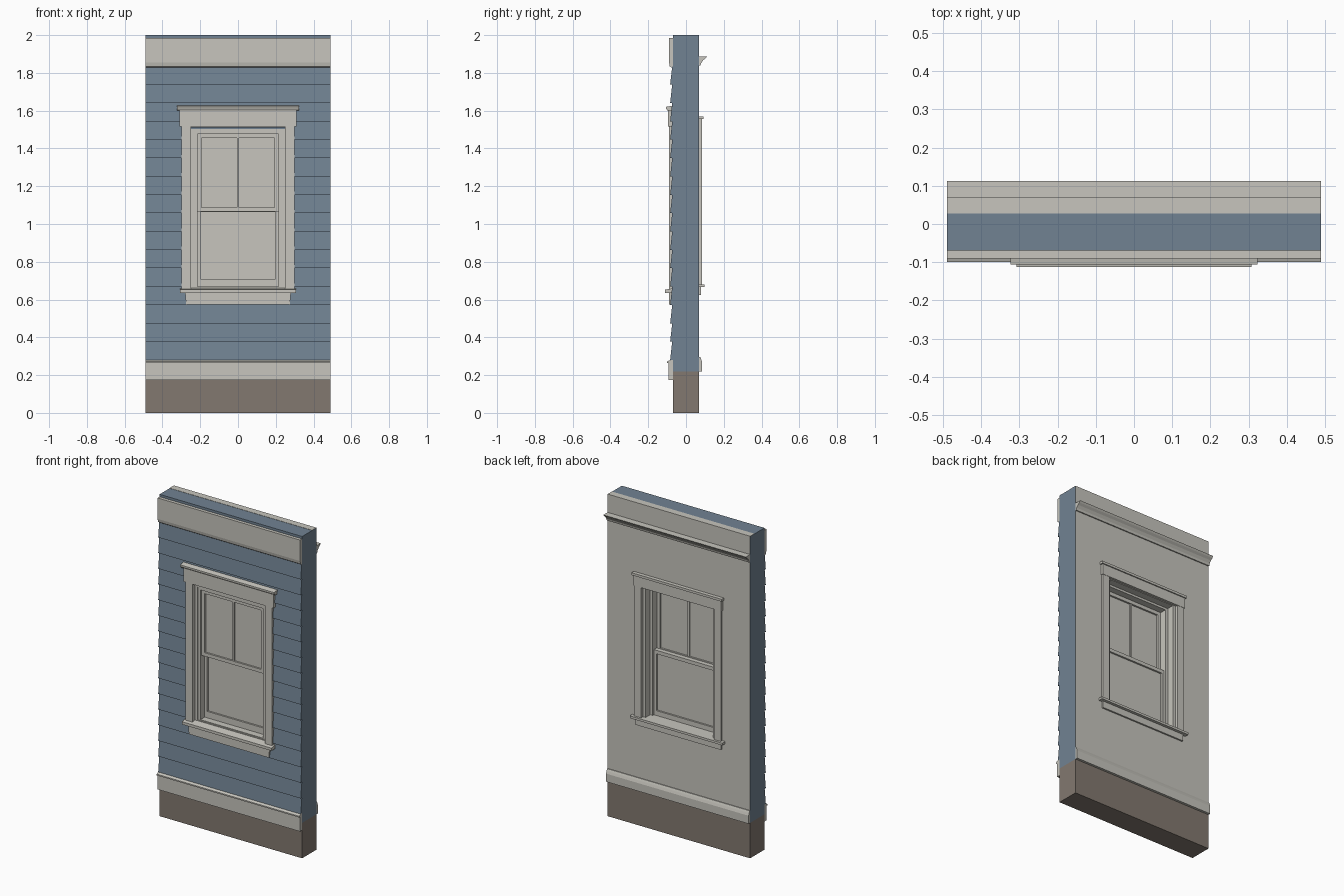
import bpy, bmesh

cube = bpy.data.objects.get("Cube")
if cube:
    bpy.data.objects.remove(cube, do_unlink=True)


def material(name, rgb):
    m = bpy.data.materials.new(name)
    m.use_nodes = True
    m.diffuse_color = (*rgb, 1)
    m.node_tree.nodes["Principled BSDF"].inputs["Base Color"].default_value = (*rgb, 1)
    return m


TRIM = material("warm white trim", (0.57, 0.56, 0.51))
BLUE = material("slate blue siding", (0.165, 0.225, 0.29))
BROWN = material("brown foundation", (0.225, 0.19, 0.16))
W = 0.49       # half width of the wall
FACE = 0.07    # half depth of the wall


def finish(name, bm, *mats):
    bmesh.ops.recalc_face_normals(bm, faces=bm.faces)
    mesh = bpy.data.meshes.new(name)
    bm.to_mesh(mesh)
    bm.free()
    for m in mats:
        mesh.materials.append(m)
    ob = bpy.data.objects.new(name, mesh)
    bpy.context.collection.objects.link(ob)
    return ob


def add_prism(bm, x0, x1, profile):
    """Extrude a (y, z) profile along x."""
    a = bm.faces.new([bm.verts.new((x0, y, z)) for y, z in profile])
    res = bmesh.ops.extrude_face_region(bm, geom=[a])
    for v in res["geom"]:
        if isinstance(v, bmesh.types.BMVert):
            v.co.x = x1


def prism(name, x0, x1, profile, mat=TRIM):
    bm = bmesh.new()
    add_prism(bm, x0, x1, profile)
    return finish(name, bm, mat)


def box(name, x0, x1, y0, y1, z0, z1, mat=TRIM):
    return prism(name, x0, x1, [(y0, z0), (y1, z0), (y1, z1), (y0, z1)], mat)


def frame(name, outer, inner, y0, y1, *mats):
    """Rectangular ring; outer and inner are (half width, bottom, top)."""
    bm = bmesh.new()

    def loop(rect, y):
        w, b, t = rect
        return [bm.verts.new((x, y, z)) for x, z in ((-w, b), (w, b), (w, t), (-w, t))]
    loops = [loop(outer, y0), loop(inner, y0), loop(inner, y1), loop(outer, y1)]
    for k in range(4):
        p, q = loops[k], loops[(k + 1) % 4]
        for i in range(4):
            j = (i + 1) % 4
            bm.faces.new((p[i], p[j], q[j], q[i]))
    return finish(name, bm, *(mats or (TRIM,)))


# Wall core: blue outside and on the ends, plaster inside and in the opening
box("foundation", -W, W, -FACE, FACE, 0, 0.22, BROWN)
wall = frame("wall", (W, 0.22, 2.0), (0.25, 0.65, 1.515), -FACE, FACE, BLUE, TRIM)
for p in wall.data.polygons:
    c = p.center
    in_opening = abs(c.x) < 0.26 and 0.6 < c.z < 1.6 and abs(p.normal.y) < 0.5
    if p.normal.y > 0.5 or in_opening:
        p.material_index = 1
box("plaster_top_edge", -W, W, 0.028, FACE, 1.999, 2.0015)

# Lapped siding, split around the window
bm = bmesh.new()
courses, low, high = 16, 0.28, 1.835
step = (high - low) / courses
for k in range(courses):
    z0, z1 = low + k * step, low + (k + 1) * step
    board = [(-FACE, z0), (-0.084, z0), (-0.073, z1), (-FACE, z1)]
    if z1 > 0.64 and z0 < 1.52:
        spans = [(-W, -0.27), (0.27, W)]
    else:
        spans = [(-W, W)]
    for a, b in spans:
        add_prism(bm, a, b, board)
finish("lap_siding", bm, BLUE)

# Outside bands
prism("frieze_board", -W, W, [(-FACE, 1.985), (-0.09, 1.985), (-0.09, 1.855),
                              (-0.086, 1.835), (-0.076, 1.828), (-FACE, 1.828)])
box("water_table", -W, W, -0.092, -FACE, 0.175, 0.265)
prism("water_table_cap", -W, W, [(-FACE, 0.265), (-0.1, 0.265), (-0.1, 0.273), (-FACE, 0.285)])

# Inside bands
prism("crown_moulding", -W, W, [(FACE, 1.84), (0.077, 1.84), (0.081, 1.853), (0.092, 1.868),
                                (0.104, 1.878), (0.112, 1.888), (FACE, 1.888)])
prism("baseboard", -W, W, [(FACE, 0.22), (0.085, 0.22), (0.085, 0.27), (0.08, 0.285),
                           (0.075, 0.297), (FACE, 0.297)])

# Window casings on both faces
for side, s in (("left", 1), ("right", -1)):
    a, b = sorted((s * 0.25, s * 0.298))
    box(side + "_outer_casing", a, b, -0.09, -FACE, 0.655, 1.515)
    box(side + "_inner_casing", a, b, FACE, 0.084, 0.68, 1.49)

# Outside head and sill
box("outer_head_casing", -0.31, 0.31, -0.094, -FACE, 1.515, 1.6)
prism("outer_head_cap", -0.323, 0.323, [(-FACE, 1.6), (-0.098, 1.6), (-0.106, 1.612),
                                        (-0.106, 1.62), (-FACE, 1.627)])
prism("outer_sill", -0.308, 0.308, [(-0.02, 0.635), (-0.112, 0.635), (-0.112, 0.652),
                                    (-0.02, 0.668)])
bm = bmesh.new()
add_prism(bm, -0.28, 0.28, [(-0.09, 0.575), (-FACE, 0.575), (-FACE, 0.635), (-0.09, 0.635)])
for v in bm.verts:
    if v.co.z < 0.6:
        v.co.x *= 0.98
finish("outer_apron", bm, TRIM)

# Inside head and stool
box("inner_head_casing", -0.302, 0.302, FACE, 0.086, 1.49, 1.555)
box("inner_head_cap", -0.31, 0.31, FACE, 0.093, 1.555, 1.57)
box("inner_stool", -0.318, 0.318, -0.02, 0.098, 0.666, 0.68)
box("inner_apron", -0.295, 0.295, FACE, 0.08, 0.625, 0.666)

# Jamb and stops lining the opening
frame("jamb", (0.25, 0.65, 1.502), (0.232, 0.666, 1.49), -0.065, 0.065)
frame("window_stop", (0.235, 0.66, 1.495), (0.215, 0.67, 1.476), -0.062, 0.02)
box("head_flashing", -0.248, 0.248, -0.068, 0.0, 1.502, 1.514, BLUE)


# Double hung sashes with panes
def sash(name, w, z0, z1, y0, y1, stile, bottom, top):
    frame(name + "_sash", (w, z0, z1), (w - stile, z0 + bottom, z1 - top), y0, y1)
    mid = (y0 + y1) / 2
    box(name + "_pane", stile - w, w - stile, mid - 0.003, mid + 0.003, z0 + bottom, z1 - top)


sash("upper", 0.218, 1.065, 1.476, -0.05, -0.022, 0.024, 0.022, 0.022)
sash("lower", 0.218, 0.67, 1.085, -0.02, 0.008, 0.02, 0.04, 0.022)
box("upper_muntin", -0.006, 0.006, -0.047, -0.025, 1.085, 1.456)
